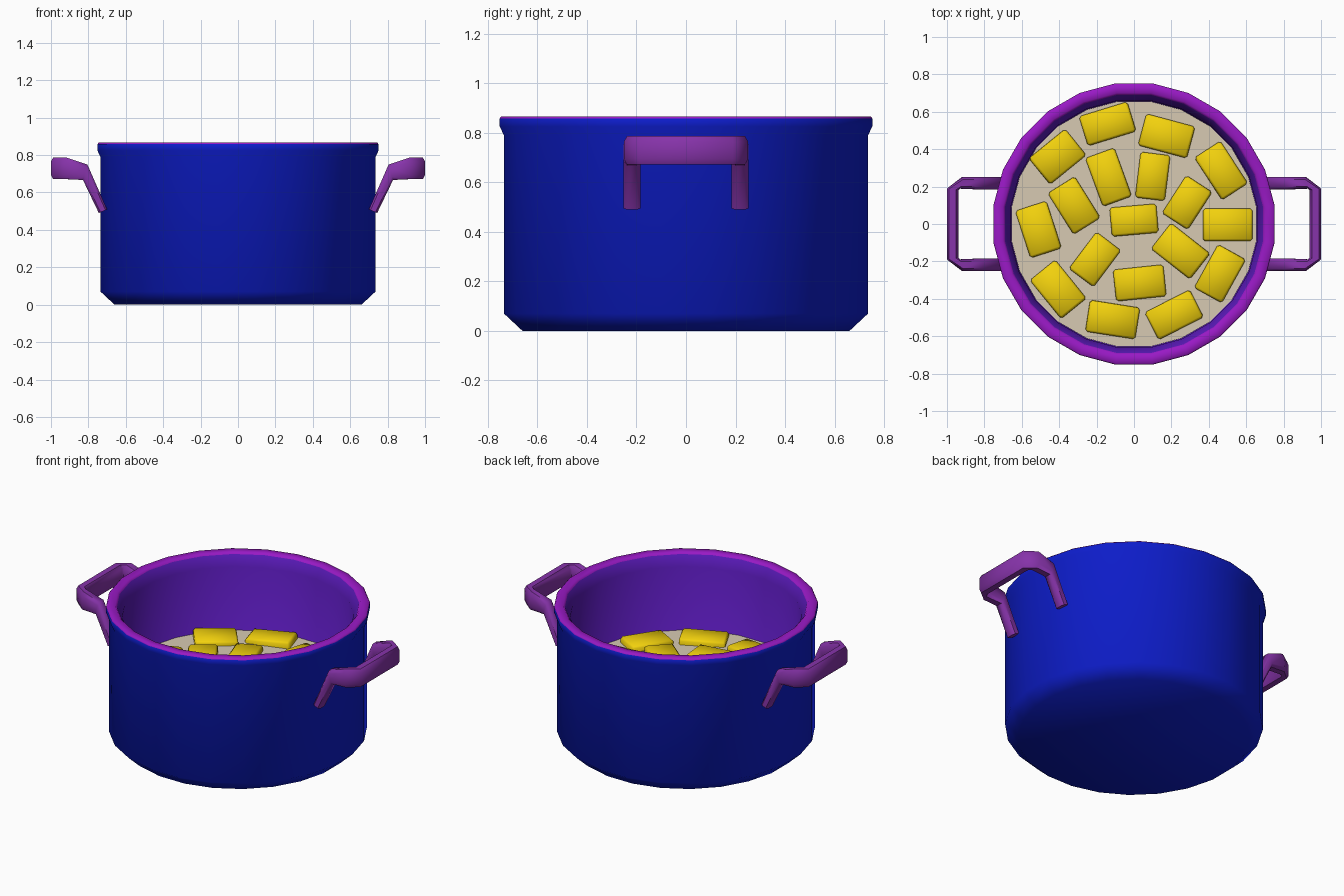
import bpy, bmesh, math, random
from mathutils import Vector, Matrix

if "Cube" in bpy.data.objects:
    bpy.data.objects.remove(bpy.data.objects["Cube"])

random.seed(4)
SEG = 24


def material(name, rgb):
    m = bpy.data.materials.new(name)
    m.diffuse_color = (*rgb, 1)
    m.use_nodes = True
    m.node_tree.nodes["Principled BSDF"].inputs["Base Color"].default_value = m.diffuse_color
    return m


BLUE = material("blue", (0.004, 0.012, 0.60))
VIOLET = material("violet", (0.10, 0.01, 0.48))
RIM = material("rim_purple", (0.32, 0.01, 0.56))
PURPLE = material("handle_purple", (0.24, 0.033, 0.40))
BEIGE = material("beige", (0.68, 0.59, 0.45))
YELLOW = material("yellow", (0.89, 0.64, 0.004))


def finish(bm, name, mat, angle):
    bmesh.ops.recalc_face_normals(bm, faces=bm.faces)
    me = bpy.data.meshes.new(name)
    bm.to_mesh(me)
    bm.free()
    ob = bpy.data.objects.new(name, me)
    bpy.context.collection.objects.link(ob)
    for m in mat:
        me.materials.append(m)
    bpy.ops.object.select_all(action='DESELECT')
    ob.select_set(True)
    bpy.context.view_layer.objects.active = ob
    bpy.ops.object.shade_smooth_by_angle(angle=math.radians(angle))
    return ob


def loft(bm, rings, mats=None, cap=True):
    rows = [[bm.verts.new(p) for p in r] for r in rings]
    n = len(rows[0])
    for k, (a, b) in enumerate(zip(rows, rows[1:])):
        for i in range(n):
            j = (i + 1) % n
            f = bm.faces.new((a[i], a[j], b[j], b[i]))
            f.material_index = mats[k] if mats else 0
    if cap:
        bm.faces.new(rows[0])
        bm.faces.new(rows[-1]).material_index = mats[-1] if mats else 0


def circle(r, z):
    # flats face the axes, r is the distance to the flats
    r /= math.cos(math.pi / SEG)
    angles = [(i + 0.5) * 2 * math.pi / SEG for i in range(SEG)]
    return [(r * math.cos(a), r * math.sin(a), z) for a in angles]


# Pot: blue outside, purple lip, violet inside
profile = [(0.66, 0), (0.735, 0.07), (0.735, 0.79), (0.752, 0.825), (0.752, 0.858),
           (0.745, 0.866), (0.70, 0.866), (0.69, 0.855), (0.66, 0.79), (0.655, 0.10), (0.60, 0.06)]
bm = bmesh.new()
loft(bm, [circle(r, z) for r, z in profile], [0, 0, 0, 0, 2, 2, 2, 1, 1, 1])
finish(bm, "pot", [BLUE, VIOLET, RIM], 60)

# Broth surface
bm = bmesh.new()
bm.faces.new([bm.verts.new(p) for p in circle(0.656, 0.39)])
finish(bm, "broth", [BEIGE], 30)

# Handles: (centre, half side, half up) sections of one half, then mirrored in y
half = [((0.722, 0.218, 0.50), (0, 0.034, 0), (-0.022, 0, 0.010)),
        ((0.817, 0.218, 0.708), (0, 0.034, 0), (-0.012, 0, 0.041)),
        ((0.925, 0.220, 0.729), (-0.008, 0.031, 0), (-0.006, 0, 0.057)),
        ((0.970, 0.185, 0.729), (0.031, 0.004, 0), (0, 0, 0.057))]
OCT = [(1, 0.6), (0.6, 1), (-0.6, 1), (-1, 0.6), (-1, -0.6), (-0.6, -1), (0.6, -1), (1, -0.6)]


def section(c, s, u, sx, sy):
    c, s, u = Vector(c), Vector(s), Vector(u)
    pts = [c + s * a + u * b for a, b in OCT]
    return [(p.x * sx, p.y * sy, p.z) for p in pts]


for side, sx in (("right", 1), ("left", -1)):
    rings = [section(*h, sx, 1) for h in half] + [section(*h, sx, -1) for h in reversed(half)]
    bm = bmesh.new()
    loft(bm, rings)
    finish(bm, side + "_handle", [PURPLE], 50)

# Floating food pieces: x, y, turn in degrees, length, width
pieces = [(-.14, .535, 17, .27, .165), (.175, .47, -15, .27, .175), (.465, .285, -57, .27, .165),
          (-.41, .36, 39, .25, .18), (-.135, .25, -70, .275, .165), (.10, .255, 83, .245, .16),
          (.285, .115, 57, .24, .165), (.50, -.005, 0, .265, .175), (-.32, .10, -58, .26, .17),
          (-.51, -.03, -72, .265, .175), (0, .02, 5, .25, .155), (-.21, -.19, 53, .245, .165),
          (.25, -.145, -38, .265, .175), (.03, -.315, 6, .27, .17), (.46, -.265, 61, .265, .17),
          (-.405, -.35, -51, .265, .175), (-.115, -.51, -9, .27, .17), (.215, -.485, 27, .27, .165)]
for i, (x, y, turn, length, width) in enumerate(pieces):
    bm = bmesh.new()
    bmesh.ops.create_cube(bm, size=1, matrix=Matrix.Diagonal((length, width, 0.09, 1)))
    bmesh.ops.bevel(bm, geom=bm.edges[:], offset=0.012, segments=1, affect='EDGES')
    tilt = (Matrix.Rotation(random.uniform(-.06, .06), 4, 'X')
            @ Matrix.Rotation(random.uniform(-.06, .06), 4, 'Y'))
    bm.transform(Matrix.Translation((x, y, 0.378))
                 @ Matrix.Rotation(math.radians(turn), 4, 'Z') @ tilt)
    finish(bm, f"food_piece_{i + 1}", [YELLOW], 50)
